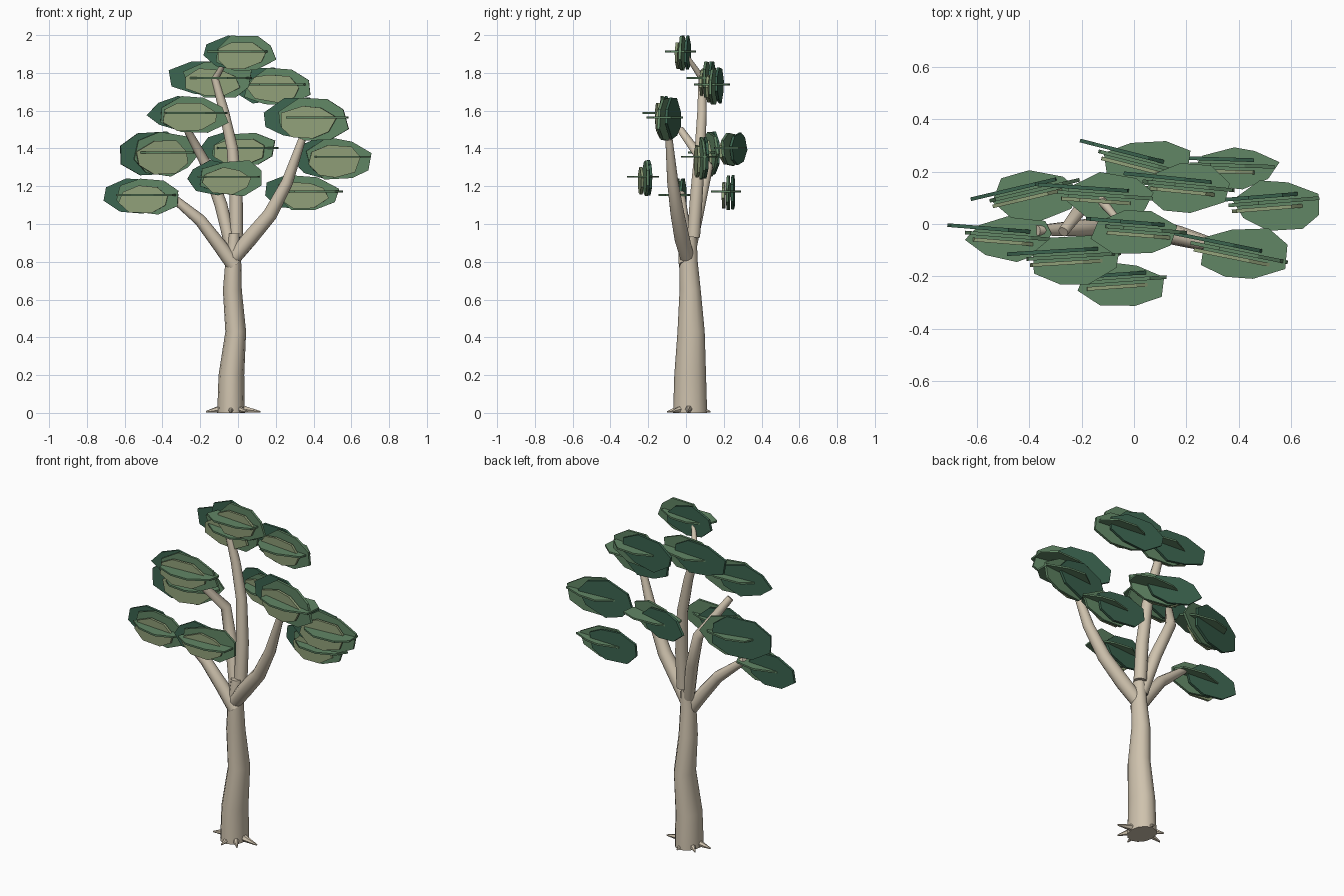
import bpy, bmesh, math, random
from mathutils import Vector, Matrix

if "Cube" in bpy.data.objects:
    bpy.data.objects.remove(bpy.data.objects["Cube"])

random.seed(4)


def material(name, rgb):
    m = bpy.data.materials.new(name)
    m.diffuse_color = (*rgb, 1)
    m.use_nodes = True
    m.node_tree.nodes["Principled BSDF"].inputs["Base Color"].default_value = m.diffuse_color
    return m


BARK = material("bark", (0.62, 0.54, 0.42))
DARK = material("leaf_dark", (0.045, 0.13, 0.08))
MID = material("leaf_mid", (0.12, 0.24, 0.13))
LIGHT = material("leaf_light", (0.28, 0.35, 0.19))


def finish(bm, name, mat, smooth=False):
    bmesh.ops.recalc_face_normals(bm, faces=bm.faces)
    me = bpy.data.meshes.new(name)
    bm.to_mesh(me)
    bm.free()
    me.materials.append(mat)
    ob = bpy.data.objects.new(name, me)
    bpy.context.collection.objects.link(ob)
    if smooth:
        bpy.ops.object.select_all(action='DESELECT')
        ob.select_set(True)
        bpy.context.view_layer.objects.active = ob
        bpy.ops.object.shade_smooth_by_angle(angle=math.radians(50))
    return ob


def tube(name, path, sides=10, flat_ends=False):
    """Tapered limb; each path point is x, y, z, radius_x, radius_y."""
    bm = bmesh.new()
    pts = [Vector(p[:3]) for p in path]
    rings = []
    for i, p in enumerate(path):
        d = pts[min(i + 1, len(pts) - 1)] - pts[max(i - 1, 0)]
        if flat_ends:
            d = Vector((0, 0, 1))
        d.normalize()
        v = d.cross(Vector((1, 0, 0))).normalized()
        u = v.cross(d)
        ring = []
        for k in range(sides):
            a = math.tau * k / sides
            ring.append(bm.verts.new(pts[i] + u * math.cos(a) * p[3] + v * math.sin(a) * p[-1]))
        rings.append(ring)
    for a, b in zip(rings, rings[1:]):
        for k in range(sides):
            j = (k + 1) % sides
            bm.faces.new((a[k], a[j], b[j], b[k]))
    bm.faces.new(rings[0])
    bm.faces.new(rings[-1])
    return finish(bm, name, BARK, True)


def plate(name, centre, hx, hy, mat, rot, thick=0.014, sides=8):
    """Thin irregular polygon, fitted to half sizes hx, hy, then rotated."""
    off = random.uniform(0.1, 0.6)
    pts = []
    for k in range(sides):
        a = math.tau * (k + off + random.uniform(-0.15, 0.15)) / sides
        r = random.uniform(0.9, 1.08)
        pts.append((r * math.cos(a), r * math.sin(a)))
    x0, x1 = min(p[0] for p in pts), max(p[0] for p in pts)
    y0, y1 = min(p[1] for p in pts), max(p[1] for p in pts)
    bm = bmesh.new()
    vs = [bm.verts.new(((2 * (x - x0) / (x1 - x0) - 1) * hx,
                        (2 * (y - y0) / (y1 - y0) - 1) * hy, -thick / 2)) for x, y in pts]
    f = bm.faces.new(vs)
    ext = bmesh.ops.extrude_face_region(bm, geom=[f], use_keep_orig=True)
    top = [g for g in ext["geom"] if isinstance(g, bmesh.types.BMVert)]
    bmesh.ops.translate(bm, verts=top, vec=(0, 0, thick))
    bmesh.ops.transform(bm, matrix=Matrix.Translation(centre) @ rot, verts=bm.verts)
    return finish(bm, name, mat)


# Trunk
tube("trunk", [(-.037, .022, 0, .073, .09), (-.035, .022, .2, .068, .084),
               (-.012, .027, .43, .055, .072), (-.03, .022, .65, .05, .056),
               (-.025, .014, .8, .042, .048), (-.02, .02, .95, .03, .036)], 12, True)

# Root spurs
for i, (deg, length) in enumerate([(-5, .155), (183, .135), (268, .12), (88, .11), (-50, .13), (140, .12)]):
    a = math.radians(deg)
    c, s = math.cos(a), math.sin(a)
    tube(f"root_{i + 1}", [(-.035 + c * .04, .02 + s * .04, .024, .024),
                           (-.035 + c * length, .02 + s * length, .006, .004)], 6)

# Branches
tube("branch_low_left", [(-.02, .0, .78, .04), (-.1, -.005, .89, .037),
                         (-.2, -.015, 1.02, .032), (-.37, -.025, 1.16, .02)])
tube("branch_right", [(-.03, .01, .81, .038), (.06, -.02, .92, .042), (.17, -.045, 1.05, .038),
                      (.26, -.07, 1.22, .031), (.34, -.09, 1.45, .02)])
tube("branch_mid_left", [(-.035, .025, .87, .032), (-.09, .07, 1.1, .034),
                         (-.16, .115, 1.3, .03), (-.27, -.03, 1.5, .02)])
tube("branch_top", [(-.01, .04, .93, .036), (-.01, .055, 1.15, .035), (-.03, .075, 1.4, .03),
                    (-.075, .085, 1.6, .026), (-.125, .085, 1.78, .02)])
tube("branch_crown", [(-.12, .085, 1.77, .018), (-.04, -.01, 1.91, .01)])

# Leaf pads: front centre x, z, half width, half height, flat plate x, y, half depth, turn
PADS = [
    (.01, 1.905, .193, .095, .00, -.03, .082, -.08),
    (-.147, 1.765, .22, .098, -.09, .10, .098, -.07),
    (.172, 1.73, .212, .10, .20, .137, .095, -.1),
    (-.267, 1.58, .217, .10, -.22, -.137, .094, .06),
    (.362, 1.555, .228, .116, .42, -.113, .096, -.2),
    (-.415, 1.37, .212, .122, -.375, .108, .097, .23),
    (-.005, 1.395, .206, .09, .05, .232, .084, -.25),
    (.498, 1.348, .209, .116, .54, .07, .096, .08),
    (-.072, 1.242, .196, .098, -.05, -.228, .084, .07),
    (.34, 1.165, .196, .095, .39, .212, .08, -.03),
    (-.514, 1.145, .198, .098, -.48, -.055, .09, -.08),
]
UPRIGHT = Matrix.Rotation(math.pi / 2, 4, 'X')
# Upright layers: shade, x shift, z shift, width share, height share, y shift
LAYERS = [("dark", DARK, -.2, .03, .8, .95, .035),
          ("mid", MID, .17, 0, .83, .97, .012),
          ("light", LIGHT, .06, -.14, .66, .74, -.012)]
for n, (x, z, w, h, fx, fy, fd, yaw) in enumerate(PADS, 1):
    for tag, mat, dx, dz, sw, sh, dy in LAYERS:
        rot = Matrix.Rotation(yaw, 4, 'Z') @ UPRIGHT
        px = x + dx * w
        py = fy + dy + (px - x) * math.tan(yaw)
        plate(f"leaf_pad_{n}_{tag}", (px, py, z + dz * h), w * sw, h * sh, mat, rot)
    # Flat leaf plate crossing the upright ones
    plate(f"leaf_pad_{n}_flat", (fx, fy, z + .008), .165, fd, MID, Matrix.Identity(4), .01)
